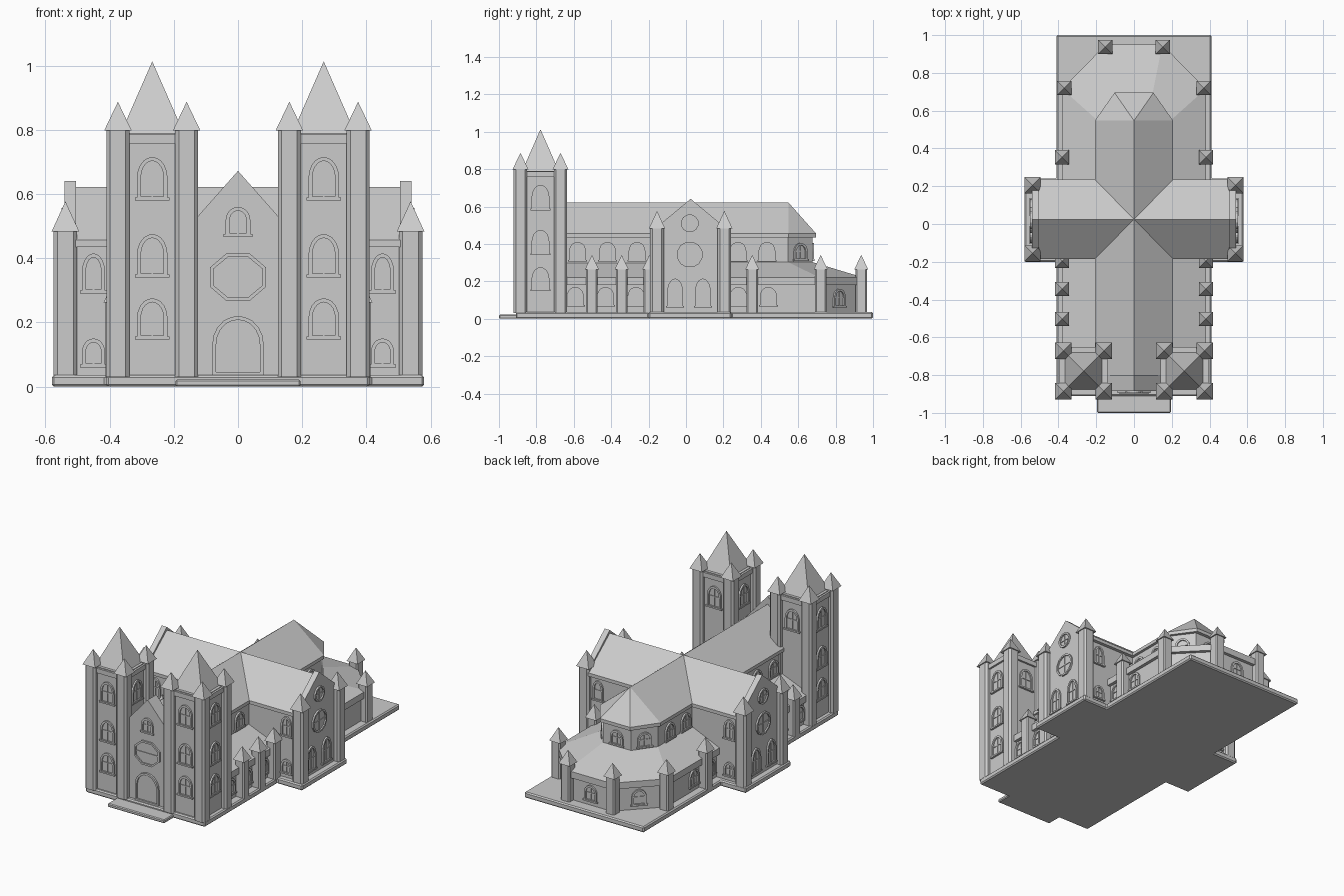
import bpy, bmesh, math
from mathutils import Vector

if "Cube" in bpy.data.objects:
    bpy.data.objects.remove(bpy.data.objects["Cube"])

stone = bpy.data.materials.new("grey_stone")
stone.diffuse_color = (0.6, 0.6, 0.6, 1)
stone.use_nodes = True
stone.node_tree.nodes["Principled BSDF"].inputs["Base Color"].default_value = stone.diffuse_color


def loft(bm, rings):
    """Closed solid through rings with equal point counts."""
    vs = [[bm.verts.new(p) for p in r] for r in rings]
    n = len(vs[0])
    for a, b in zip(vs, vs[1:]):
        for i in range(n):
            j = (i + 1) % n
            bm.faces.new((a[i], a[j], b[j], b[i]))
    bm.faces.new(vs[0][::-1])
    bm.faces.new(vs[-1])


def finish(name, bm, bevel=0):
    bmesh.ops.remove_doubles(bm, verts=bm.verts, dist=1e-5)
    bmesh.ops.recalc_face_normals(bm, faces=bm.faces)
    me = bpy.data.meshes.new(name)
    bm.to_mesh(me)
    bm.free()
    me.materials.append(stone)
    ob = bpy.data.objects.new(name, me)
    bpy.context.collection.objects.link(ob)
    if bevel:
        m = ob.modifiers.new("bevel", 'BEVEL')
        m.width, m.segments = bevel, 1
    return ob


def at(pts, z):
    return [(x, y, z) for x, y in pts]


def rect(x0, x1, y0, y1):
    return [(x0, y0), (x1, y0), (x1, y1), (x0, y1)]


def solid(name, *rings, bevel=0):
    bm = bmesh.new()
    loft(bm, rings)
    return finish(name, bm, bevel)


def prism(name, pts, z0, z1, bevel=0):
    return solid(name, at(pts, z0), at(pts, z1), bevel=bevel)


def sym(pts):
    """Mirror a right-hand outline (front to back) across x."""
    return pts + [(-x, y) for x, y in reversed(pts)]


def pillar(bm, x, y, h, top, tip, cap, c=0.012):
    """Chamfered square shaft with a pyramid cap."""
    o = [(h, -h + c), (h, h - c), (h - c, h), (c - h, h), (-h, h - c), (-h, c - h), (c - h, -h), (h - c, -h)]
    pts = [(x + a, y + b) for a, b in o]
    loft(bm, [at(pts, 0.03), at(pts, top)])
    pyramid(bm, x, y, cap, top, tip)


def pyramid(bm, x, y, h, z0, z1):
    loft(bm, [at(rect(x - h, x + h, y - h, y + h), z0), [(x, y, z1)] * 4])


def arch(w, h, inset=0.0):
    """Pointed arch outline, local (u, v) with v up from the sill."""
    w, top = w / 2 - inset, h - inset
    spring = h * 0.52
    right = [(w * math.cos(t) ** 0.85, spring + (top - spring) * (0.85 * math.sin(t) + 0.15 * t / (math.pi / 2)))
             for t in (0, 0.35, 0.7, 1.05, 1.35)]
    return [(-w, inset), (w, inset)] + right + [(0, top)] + [(-u, v) for u, v in reversed(right)]


def oval(rx, rz, n):
    return [(rx * math.cos(t), rz * math.sin(t)) for t in [(i + .5) * 2 * math.pi / n for i in range(n)]]


def opening(bm, x, y, z, ang, outer, inner, bars, depth=0.01):
    """Raised frame, thin pane and glazing bars on a wall facing angle ang."""
    n = Vector((math.cos(ang), math.sin(ang), 0))
    r = Vector((-n.y, n.x, 0))
    o = Vector((x, y, z))

    def ring(pts, d):
        return [o + r * u + Vector((0, 0, v)) + n * d for u, v in pts]
    rs = [[bm.verts.new(p) for p in ring(*a)] for a in
          ((outer, -.004), (outer, depth), (inner, depth), (inner, -.004))]
    k = len(outer)
    for a in range(4):
        for i in range(k):
            j = (i + 1) % k
            bm.faces.new((rs[a][i], rs[a][j], rs[(a + 1) % 4][j], rs[(a + 1) % 4][i]))
    loft(bm, [ring(inner, -.003), ring(inner, .002)])
    for u0, u1, v0, v1 in bars:
        b = rect(u0, u1, v0, v1)
        loft(bm, [ring(b, .001), ring(b, .006)])


def window(bm, x, y, z0, z1, w, deg):
    h = z1 - z0
    opening(bm, x, y, z0, math.radians(deg), arch(w, h), arch(w, h, 0.012),
            [(-.003, .003, .01, h - .014), (.014 - w / 2, w / 2 - .014, h * .5, h * .5 + .006)])
    a = math.radians(deg)                                   # projecting sill
    n, r = Vector((math.cos(a), math.sin(a), 0)), Vector((-math.sin(a), math.cos(a), 0))
    c, s = Vector((x, y, z0)), w / 2 + .006
    foot = [c - r * s - n * .004, c + r * s - n * .004, c + r * s + n * .013, c - r * s + n * .013]
    loft(bm, [foot, [p + Vector((0, 0, .009)) for p in foot]])


TY = 0.025                      # transept centre line
TZ = ((.58, .715), (.34, .475), (.147, .275))   # tower window storeys

# plinth and front step
prism("plinth", sym([(.41, -.91), (.41, -.2), (.58, -.2), (.58, .242), (.41, .242), (.41, 1.0)]), 0, .036, .007)
prism("front_step", rect(-.195, .195, -1.0, -.89), 0, .022, .005)

# nave with polygonal apse
prism("nave_walls", sym([(.19, -.87), (.19, .545), (.095, .675)]), .03, .445)
eave = sym([(.207, -.82), (.207, .547), (.103, .695)])
ridge = [(0, -.82)] + [(0, .547)] * 4 + [(0, -.82)]
solid("nave_roof", at(eave, .435), at(eave, .456), at(ridge, .622))

# transept
prism("transept_walls", rect(-.525, .525, TY - .19, TY + .19), .03, .445)
eave = rect(-.52, .52, TY - .21, TY + .21)
solid("transept_roof", at(eave, .435), at(eave, .456), [(-.52, TY, .622), (.52, TY, .622)] + [(.52, TY, .622), (-.52, TY, .622)])
for s, side in ((1, "right"), (-1, "left")):
    g = [(-.19, .03), (.19, .03), (.19, .483), (0, .641), (-.19, .483)]
    solid(side + "_transept_gable", *[[(s * x, TY + u, v) for u, v in g] for x in (.505, .54)])

# front gable wall
g = [(-.16, .03), (.16, .03), (.16, .491), (0, .672), (-.16, .491)]
solid("front_gable", *[[(u, y, v) for u, v in g] for y in (-.885, -.80)])

# aisles beside the nave
for s, side in ((1, "right"), (-1, "left")):
    prism(side + "_aisle_wall", rect(*sorted((s * .18, s * .36)), -.68, -.15), .03, .2)
    out = [(s * x, y) for x, y in rect(.18, .38, -.68, -.15)]
    inn = [(s * x, y) for x, y in rect(.18, .19, -.68, -.15)]
    solid(side + "_aisle_roof", at(out, .18), at(out, .22), at(inn, .297))

# ambulatory around the choir
prism("ambulatory_wall", sym([(.36, .2), (.36, .705), (.14, .93)]), .03, .2)
out = sym([(.38, .2), (.38, .715), (.15, .95)])
inn = sym([(.19, .2), (.19, .545), (.095, .675)])
solid("ambulatory_roof", at(out, .18), at(out, .22), at(inn, .303))

# west towers
for s, side in ((1, "right"), (-1, "left")):
    cx, cy = s * .267, -.778
    prism(side + "_tower_body", rect(cx - .115, cx + .115, cy - .115, cy + .115), .03, .79)
    prism(side + "_tower_cornice", rect(cx - .127, cx + .127, cy - .127, cy + .127), .757, .786)
    bm = bmesh.new()
    pyramid(bm, cx, cy, .1, .785, 1.013)
    finish(side + "_tower_spire", bm)
    bm = bmesh.new()
    for a in (-.107, .107):
        for b in (-.107, .107):
            pillar(bm, cx + a, cy + b, .036, .797, .887, .043)
    finish(side + "_tower_turrets", bm)

# transept turrets and aisle buttresses
bm = bmesh.new()
for s in (1, -1):
    for d in (-.18, .18):
        pillar(bm, s * .5375, TY + d, .0365, .483, .577, .043)
finish("transept_turrets", bm)
bm = bmesh.new()
for s in (1, -1):
    for x, y in ((.381, -.503), (.381, -.344), (.381, -.196), (.381, .354), (.37, .72), (.153, .937)):
        pillar(bm, s * x, y, .031, .262, .341, .038, .008)
finish("buttresses", bm)

# tower windows
bm = bmesh.new()
for s in (1, -1):
    cx, cy, d = s * .267, -.778, .115
    for z0, z1 in TZ:
        window(bm, cx, cy - d, z0, z1, .095, -90)
        window(bm, cx + s * d, cy, z0, z1, .095, 0 if s > 0 else 180)
    window(bm, cx, cy + d, *TZ[0], .095, 90)
    window(bm, cx - s * d, cy, *TZ[0], .095, 180 if s > 0 else 0)
finish("tower_windows", bm)

# nave, aisle and choir windows
bm = bmesh.new()
da = math.degrees(math.atan2(.095, .13))
db = math.degrees(math.atan2(.22, .225))
for s in (1, -1):
    def face(deg):
        return deg if s > 0 else 180 - deg
    for y in (-.58, -.42, -.262, .278, .433):
        window(bm, s * .19, y, .305, .41, .09, face(0))
    for y in (-.592, -.43, -.267, .28, .44):
        window(bm, s * .36, y, .065, .17, .09, face(0))
    window(bm, s * .1425, .61, .31, .405, .085, face(da))
    window(bm, s * .25, .8175, .06, .16, .085, face(db))
    for t in (-1, 1):                       # transept side walls
        for z0, z1 in ((.29, .415), (.06, .15)):
            window(bm, s * .45, TY + t * .19, z0, z1, .072, 90 * t)
    for y in (-.058, .09):                  # transept end walls
        window(bm, s * .54, y, .06, .215, .085, face(0))
window(bm, 0, .675, .31, .405, .085, 90)
window(bm, 0, .93, .06, .16, .085, 90)
window(bm, 0, -.885, .466, .56, .078, -90)
finish("nave_and_choir_windows", bm)

# round windows
bm = bmesh.new()
for s in (1, -1):
    for z, r in ((.51, .048), (.343, .07)):
        opening(bm, s * .54, TY - .005, z, 0 if s > 0 else math.pi, oval(r, r, 12), oval(r - .011, r - .011, 12),
                [(-.003, .003, .012 - r, r - .012), (.012 - r, r - .012, -.003, .003)])
opening(bm, 0, -.885, .341, -math.pi / 2, oval(.094, .08, 8), oval(.082, .068, 8),
        [(-.074, .074, -.003, .003)])
finish("round_windows", bm)

# main door
bm = bmesh.new()
opening(bm, 0, -.885, .034, -math.pi / 2, arch(.16, .186), arch(.16, .186, .012), [(-.002, .002, .012, .17)], .012)
finish("main_door", bm)
